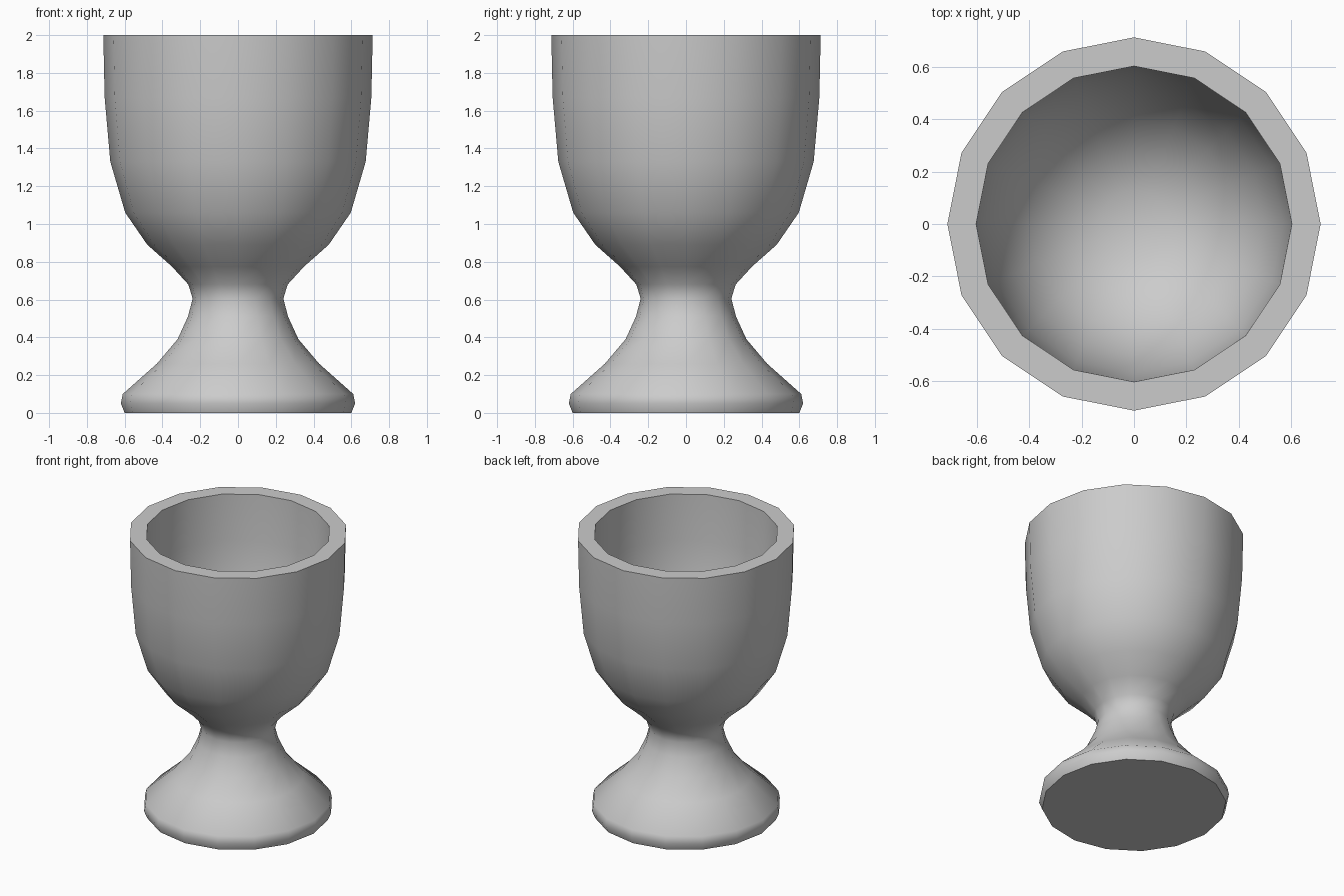
import bpy, bmesh, math

if "Cube" in bpy.data.objects:
    bpy.data.objects.remove(bpy.data.objects["Cube"])

SIDES = 16

# Outer silhouette from foot to rim, then inner bowl down to its bottom (radius, z)
outer = [(0.60, 0.0), (0.62, 0.05), (0.61, 0.10), (0.43, 0.26), (0.32, 0.39),
         (0.265, 0.51), (0.24, 0.605), (0.263, 0.68), (0.35, 0.775), (0.48, 0.89),
         (0.597, 1.06), (0.676, 1.33), (0.706, 1.67), (0.713, 2.0)]
inner = [(0.603, 2.0), (0.597, 1.67), (0.57, 1.37), (0.50, 1.13),
         (0.40, 0.98), (0.27, 0.87), (0.13, 0.82)]

bm = bmesh.new()


def ring(r, z):
    return [bm.verts.new((r * math.cos(2 * math.pi * i / SIDES),
                          r * math.sin(2 * math.pi * i / SIDES), z))
            for i in range(SIDES)]


# Lathed wall
rings = [ring(r, z) for r, z in outer + inner]
for a, b in zip(rings, rings[1:]):
    for i in range(SIDES):
        j = (i + 1) % SIDES
        bm.faces.new((a[i], a[j], b[j], b[i]))

# Flat underside and centre of the bowl
bm.faces.new(rings[0][::-1])
tip = bm.verts.new((0, 0, 0.81))
for i in range(SIDES):
    bm.faces.new((rings[-1][i], rings[-1][(i + 1) % SIDES], tip))
bmesh.ops.recalc_face_normals(bm, faces=bm.faces[:])

mesh = bpy.data.meshes.new("egg_cup")
bm.to_mesh(mesh)
bm.free()
cup = bpy.data.objects.new("egg_cup", mesh)
bpy.context.collection.objects.link(cup)

# Smooth body, sharp rim and foot edge
bpy.context.view_layer.objects.active = cup
cup.select_set(True)
bpy.ops.object.shade_smooth_by_angle(angle=math.radians(50))
